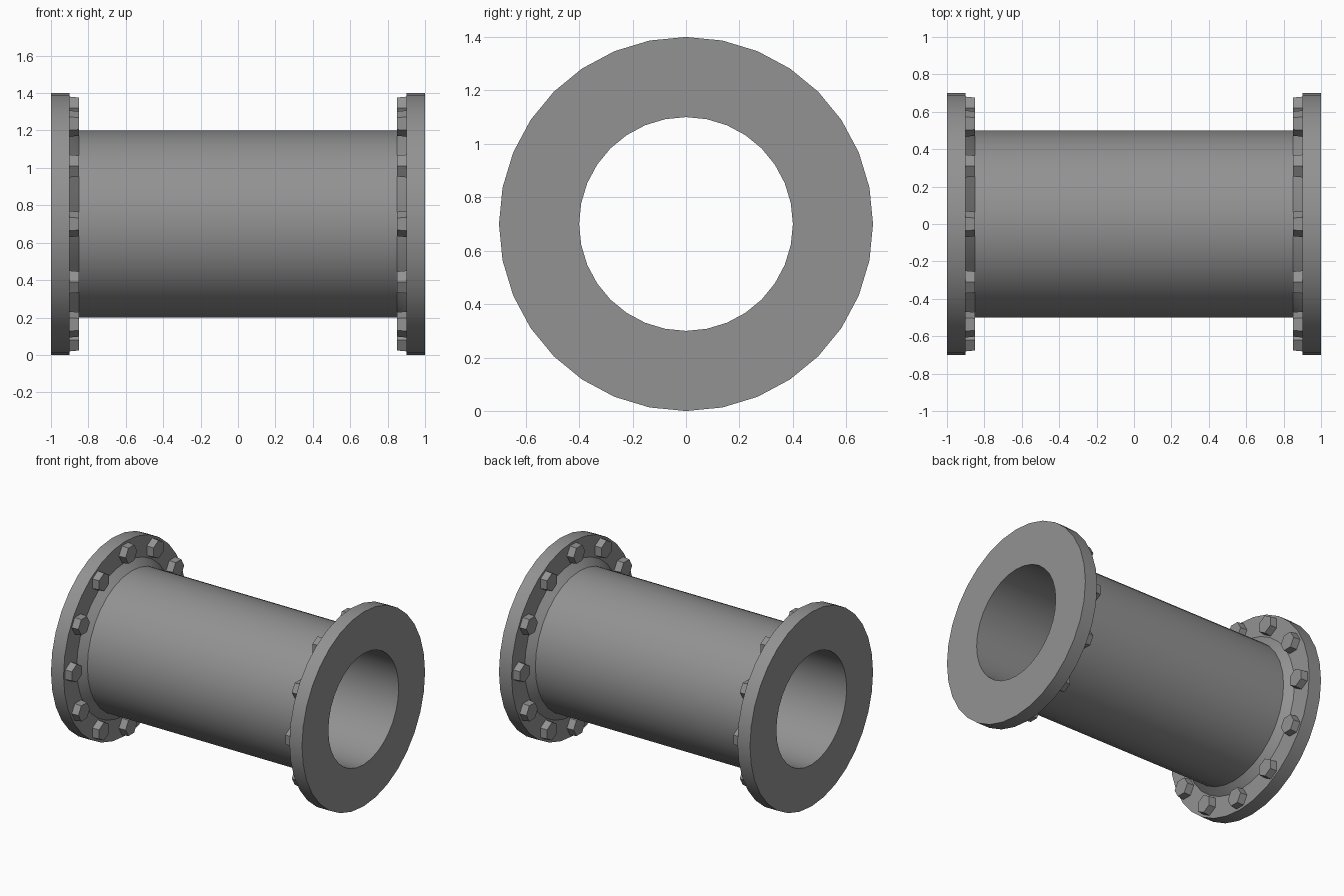
import bpy, bmesh, math
from mathutils import Matrix, Vector

if "Cube" in bpy.data.objects:
    bpy.data.objects.remove(bpy.data.objects["Cube"])

CZ = 0.7          # height of the pipe axis
SIDES = 32
BOLTS = 12

# Dark grey metal
metal = bpy.data.materials.new("dark_metal")
metal.diffuse_color = (0.288, 0.288, 0.288, 1)
metal.use_nodes = True
metal.node_tree.nodes["Principled BSDF"].inputs["Base Color"].default_value = metal.diffuse_color


def add_object(name, bm):
    bmesh.ops.recalc_face_normals(bm, faces=bm.faces)
    mesh = bpy.data.meshes.new(name)
    bm.to_mesh(mesh)
    bm.free()
    mesh.materials.append(metal)
    obj = bpy.data.objects.new(name, mesh)
    bpy.context.collection.objects.link(obj)
    obj.location.z = CZ
    return obj


# Flanged pipe: closed wall profile (x, radius) revolved around the x axis
half = [(0.85, 0.5), (0.9, 0.55), (0.9, 0.7), (1.0, 0.7), (1.0, 0.4)]
profile = half + [(-x, r) for x, r in reversed(half)]
bm = bmesh.new()
rings = []
for i in range(SIDES):
    a = 2 * math.pi * i / SIDES
    rings.append([bm.verts.new((x, r * math.cos(a), r * math.sin(a))) for x, r in profile])
n = len(profile)
for i in range(SIDES):
    r0, r1 = rings[i], rings[(i + 1) % SIDES]
    for j in range(n):
        k = (j + 1) % n
        bm.faces.new((r0[j], r0[k], r1[k], r1[j]))
pipe = add_object("flanged_pipe", bm)
bpy.context.view_layer.objects.active = pipe
pipe.select_set(True)
bpy.ops.object.shade_smooth_by_angle(angle=math.radians(30))


# Hex bolt heads: slightly tapered, on the inner face of each flange
def bolt_ring(name, side):
    place = Matrix.Translation(Vector((side * 0.875, 0.62, 0)))
    aim = Matrix.Rotation(-side * math.pi / 2, 4, 'Y')
    turn = Matrix.Rotation(math.pi / 6, 4, 'Z')   # flat side faces the pipe
    bm = bmesh.new()
    for i in range(BOLTS):
        spin = Matrix.Rotation(2 * math.pi * i / BOLTS, 4, 'X')
        bmesh.ops.create_cone(bm, cap_ends=True, segments=6, radius1=0.07,
                              radius2=0.065, depth=0.05,
                              matrix=spin @ place @ aim @ turn)
    return add_object(name, bm)


bolt_ring("right_flange_bolts", 1)
bolt_ring("left_flange_bolts", -1)
